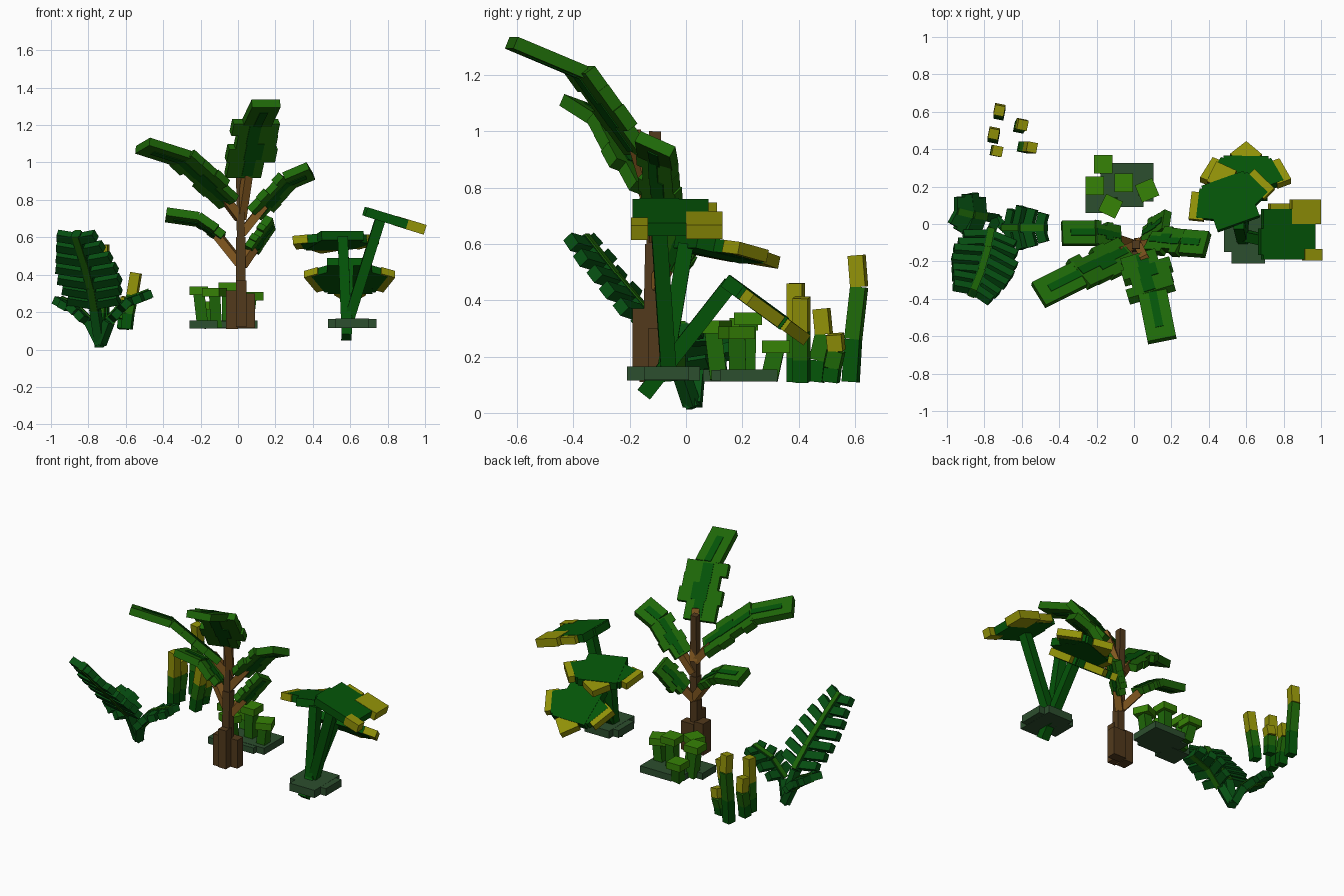
import bpy, bmesh, math
from mathutils import Vector, Matrix

if "Cube" in bpy.data.objects:
    bpy.data.objects.remove(bpy.data.objects["Cube"])

COL = {"trunk_brown": (82, 58, 28), "stalk_brown": (130, 88, 32), "deep_green": (4, 84, 8),
       "leaf_green": (30, 104, 8), "bright_green": (54, 130, 6), "olive_yellow": (146, 146, 8),
       "moss_grey": (44, 78, 46), "fern_green": (6, 80, 18)}
NAMES = list(COL)
TB, SB, DG, LG, BG, OY, MG, FG = range(8)
MATS = []
for n in NAMES:
    m = bpy.data.materials.new(n)
    m.diffuse_color = [(c / 255 / 12.92 if c < 10 else ((c / 255 + .055) / 1.055) ** 2.4) for c in COL[n]] + [1]
    m.use_nodes = True
    m.node_tree.nodes["Principled BSDF"].inputs["Base Color"].default_value = m.diffuse_color
    MATS.append(m)


class Part:
    """Collects boxes into one named object."""
    def __init__(self, name):
        self.name, self.bm = name, bmesh.new()

    def box(self, centre, axes, size, mat):
        rot = Matrix(axes).transposed().to_4x4()
        mtx = Matrix.Translation(centre) @ rot @ Matrix.Diagonal((*size, 1))
        for v in bmesh.ops.create_cube(self.bm, size=1, matrix=mtx)["verts"]:
            for f in v.link_faces:
                f.material_index = mat

    def beam(self, a, b, w, t, mat, hint=(0, 0, 1), off=0):
        """Box from a to b, w wide, t thick, shifted sideways by off."""
        a, b = Vector(a), Vector(b)
        d, s, n = frame(a, b, hint)
        self.box((a + b) / 2 + s * off, (d, s, n), ((b - a).length, w, t), mat)

    def block(self, x0, x1, y0, y1, z0, z1, mat):
        self.box(((x0 + x1) / 2, (y0 + y1) / 2, (z0 + z1) / 2),
                 ((1, 0, 0), (0, 1, 0), (0, 0, 1)), (x1 - x0, y1 - y0, z1 - z0), mat)

    def done(self):
        bmesh.ops.recalc_face_normals(self.bm, faces=self.bm.faces)
        me = bpy.data.meshes.new(self.name)
        self.bm.to_mesh(me)
        self.bm.free()
        for m in MATS:
            me.materials.append(m)
        bpy.context.collection.objects.link(bpy.data.objects.new(self.name, me))


def frame(a, b, hint=(0, 0, 1)):
    d = (b - a).normalized()
    s = Vector(hint).cross(d).normalized()
    return d, s, d.cross(s)


# Tree trunk with clustered base
p = Part("tree_trunk")
p.block(-.065, .0, -.165, -.085, .11, .315, TB)
p.block(.0, .09, -.135, -.075, .115, .30, TB)
p.block(-.01, .045, -.19, -.13, .12, .37, TB)
p.beam((.015, -.13, .12), (.015, -.12, .60), .05, .05, TB, (0, 1, 0))
p.beam((.015, -.12, .58), (.01, -.11, 1.0), .042, .042, TB, (0, 1, 0))
p.done()


# Broad tree leaves: stalk, notched blade, drooping tip, dark midrib; hint rolls the blade
def tree_leaf(name, root, stalk_end, p0, p1, p2, w, tip, hint):
    p = Part(name)
    p.beam(root, stalk_end, .045, .045, SB)
    p0, p1, p2 = map(Vector, (p0, p1, p2))
    T = .045
    for u0, u1, k, off in ((0, .3, .72, -.06), (.3, .55, 1, .02), (.55, .8, .82, .06), (.8, 1.03, .95, -.02)):
        p.beam(p0.lerp(p1, u0), p0.lerp(p1, u1), w * k, T, LG, hint, off * w)
    p.beam(p1, p2, tip, T, LG, hint)
    for u0, u1, k, off in ((.05, .35, .22, 0), (.35, .65, .36, .04), (.65, 1, .24, -.04)):
        p.beam(p0.lerp(p1, u0), p0.lerp(p1, u1), w * k, T + .008, DG, hint, off * w)
    p.beam(p1, p1.lerp(p2, .75), tip * .28, T + .008, DG, hint)
    p.done()


tree_leaf("front_tree_leaf", (.015, -.1, .70), (.06, -.19, 1.0), (.04, -.17, .93), (.10, -.37, 1.21),
          (.15, -.62, 1.315), .27, .155, (0, 0, 1))
tree_leaf("right_tree_leaf", (.02, -.11, .62), (.14, -.10, .77), (.09, -.09, .72), (.26, -.10, .90),
          (.39, -.11, .955), .16, .14, (0, .45, 1))
tree_leaf("left_tree_leaf", (.01, -.11, .70), (-.08, -.15, .82), (-.04, -.145, .79), (-.29, -.27, 1.02),
          (-.51, -.38, 1.09), .2, .15, (-.1, .3, 1))
tree_leaf("lower_left_tree_leaf", (.01, -.11, .46), (-.11, -.07, .61), (-.08, -.07, .60), (-.21, -.05, .695),
          (-.385, -.05, .72), .14, .13, (0, .3, 1))
tree_leaf("lower_right_tree_leaf", (.02, -.11, .45), (.08, -.06, .54), (.06, -.06, .52), (.14, -.005, .63),
          (.175, .02, .68), .14, .12, (0, .6, 1))

# Low plant behind the tree: mossy slab with capped sprouts
p = Part("small_plant_slab")
p.block(-.12, .105, .12, .325, .112, .155, MG)
p.block(-.26, -.11, .06, .20, .112, .155, MG)
p.block(-.18, .05, .09, .28, .114, .153, MG)
p.done()
p = Part("small_plant_sprouts")
for x, y, top, ang in ((-.165, .32, .26, 0), (-.21, .205, .34, 0), (-.055, .22, .36, 0),
                       (.07, .18, .31, .4), (-.125, .095, .33, -.45)):
    c, s = math.cos(ang), math.sin(ang)
    p.box((x, y, top - .025), ((c, s, 0), (-s, c, 0), (0, 0, 1)), (.1, .1, .045), BG)
    p.beam((x * .85 - .01, y * .8 + .04, .12), (x, y, top - .03), .06, .06, LG, (0, 1, 0))
p.done()

# Large-leaved plant on the right
p = Part("right_plant_slab")
p.block(.52, .70, -.21, .05, .115, .165, MG)
p.block(.48, .74, -.15, .01, .116, .164, MG)
p.done()
p = Part("right_plant_stems")
for a, b in (((.58, -.06, .12), (.765, -.10, .71)), ((.58, -.08, .12), (.56, .0, .60)),
             ((.58, -.15, .065), (.59, .16, .46))):
    p.beam(a, b, .055, .055, DG, (0, 1, .2))
p.done()


# Leaf of tiles: along, across, length, width, turn, colour, thickness
POINTED = [(.13, 0, .26, .24, 0, DG, .05), (.275, 0, .12, .12, math.pi / 4, OY, .044)]
for s in (-1, 1):
    POINTED += [(.15, .11 * s, .16, .13, -.45 * s, DG, .047), (.165, .175 * s, .15, .08, -.45 * s, OY, .045)]
SQUARE = [(.14, -.01, .29, .27, 0, DG, .05), (.235, .11, .16, .13, 0, OY, .053),
          (.09, .13, .11, .05, 0, OY, .046), (.275, -.12, .1, .06, 0, OY, .054), (.03, -.05, .1, .14, 0, DG, .047)]


def tile_leaf(name, a, b, tiles):
    p = Part(name)
    a, b = Vector(a), Vector(b)
    d, s, n = frame(a, b)
    for u, v, lu, lv, r, mat, t in tiles:
        rot = Matrix.Rotation(r, 3, n)
        p.box(a + d * u + s * v, (rot @ d, rot @ s, n), (lu, lv, t), mat)
    p.done()


tile_leaf("high_right_plant_leaf", (.69, -.045, .735), (1.0, -.045, .64), SQUARE)
tile_leaf("middle_right_plant_leaf", (.56, .0, .61), (.46, .28, .545), POINTED)
tile_leaf("low_right_plant_leaf", (.595, .14, .47), (.60, .42, .265), POINTED)


# Fern fronds: bent midrib with paired leaflets
def frond(name, pts, n, length, start):
    p = Part(name)
    pts = [Vector(q) for q in pts]
    for a, b in zip(pts, pts[1:]):
        p.beam(a, b, .05, .045, FG)
    for a, b in zip(pts[start:], pts[start + 1:]):
        p.beam(a, b, .036, .056, LG)
    segs = list(zip(pts[start:], pts[start + 1:]))
    for i in range(n):
        f = (i + .5) / n
        k = min(int(f * len(segs)), len(segs) - 1)
        a, b = segs[k]
        d, s, nn = frame(a, b)
        c = a.lerp(b, f * len(segs) - k)
        L = length * (1.05 - .9 * abs(f - .4) ** 1.3)
        for sg in (-1, 1):
            e = c + (s * sg * .95 + d * .25 - nn * .05) * L
            p.beam(c, e, .05, .043, FG, nn)
    p.done()


frond("large_fern_frond", [(-.735, .03, .02), (-.765, -.04, .22), (-.785, -.14, .34), (-.82, -.26, .48),
                           (-.865, -.37, .62)], 7, .175, 1)
frond("right_fern_frond", [(-.735, .02, .03), (-.69, -.02, .15), (-.60, -.02, .25), (-.47, -.02, .30)], 4, .115, 1)
frond("left_fern_frond", [(-.74, .03, .03), (-.80, .04, .15), (-.87, .05, .22), (-.95, .07, .26)], 4, .115, 1)

# Yellow-tipped shoots at the back left
p = Part("yellow_tipped_shoots")
for x, y, top, lx, ly, cut in ((-.72, .585, .56, .0, .03, .75), (-.74, .39, .46, .01, .0, .55),
                               (-.595, .41, .41, .05, .0, .6), (-.75, .46, .37, .0, .03, .65),
                               (-.615, .515, .28, .02, .02, .65)):
    h = top - .11
    q = [Vector((x + lx * f, y + ly * g, .11 + h * u)) for u, f, g in
         ((0, 0, 0), (cut * .45, .2, .3), (cut, .6, 1), (1, 1, .7))]
    for a, b, m in zip(q, q[1:], (DG, LG, OY)):
        p.beam(a, b, .055, .055, m, (.2, 1, 0))
p.done()
